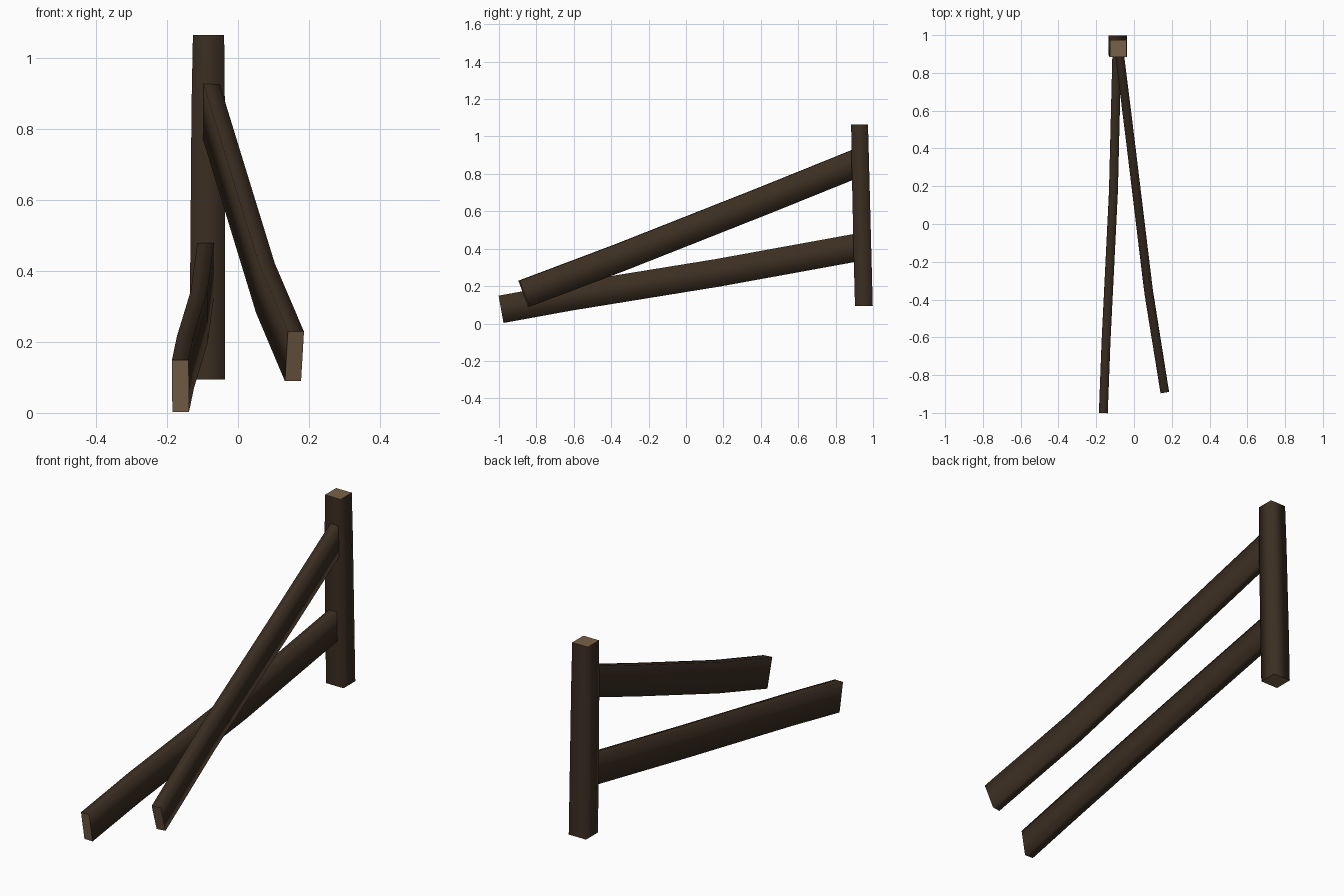
import bpy, bmesh
from mathutils import Vector

if "Cube" in bpy.data.objects:
    bpy.data.objects.remove(bpy.data.objects["Cube"])


def material(name, rgb):
    m = bpy.data.materials.new(name)
    m.diffuse_color = (*rgb, 1)
    m.use_nodes = True
    m.node_tree.nodes["Principled BSDF"].inputs["Base Color"].default_value = m.diffuse_color
    return m


bark = material("dark_wood", (0.045, 0.028, 0.016))
cut = material("cut_wood", (0.19, 0.12, 0.065))


def beam(name, path, sizes, side_dir=None):
    """Rectangular timber swept along a bent path, softly shaded sides, crisp cut ends."""
    pts = [Vector(p) for p in path]
    bm = bmesh.new()
    rings = []
    for i, p in enumerate(pts):
        t = (pts[min(i + 1, len(pts) - 1)] - pts[max(i - 1, 0)]).normalized()
        if side_dir:                       # upright timber: level sections
            side, up = Vector((1, 0, 0)), Vector((0, 1, 0))
        else:                              # rail: sections square to the path
            side = t.cross(Vector((0, 0, 1))).normalized()
            up = side.cross(t)
        w, h = sizes[i]
        rings.append([bm.verts.new(p + side * (w / 2 * a) + up * (h / 2 * b))
                      for a, b in ((-1, -1), (1, -1), (1, 1), (-1, 1))])
    for r0, r1 in zip(rings, rings[1:]):
        for k in range(4):
            f = bm.faces.new((r0[k], r0[(k + 1) % 4], r1[(k + 1) % 4], r1[k]))
            f.smooth = True
    for r in (rings[0], rings[-1]):
        f = bm.faces.new(r)
        f.material_index = 1
        for e in f.edges:
            e.smooth = False
    bmesh.ops.recalc_face_normals(bm, faces=bm.faces)
    me = bpy.data.meshes.new(name)
    bm.to_mesh(me)
    bm.free()
    me.materials.append(bark)
    me.materials.append(cut)
    ob = bpy.data.objects.new(name, me)
    bpy.context.collection.objects.link(ob)
    return ob


# upright post, slightly leaning and tapering
beam("post",
     [(-0.086, 0.951, 0.094), (-0.086, 0.944, 0.36), (-0.084, 0.932, 0.86), (-0.083, 0.928, 1.065)],
     [(0.098, 0.095), (0.098, 0.095), (0.094, 0.093), (0.088, 0.09)], side_dir=True)

# upper rail, fallen and bending to the right
beam("upper_rail",
     [(0.159, -0.867, 0.159), (0.077, -0.355, 0.352), (-0.018, 0.43, 0.662), (-0.08, 0.93, 0.864)],
     [(0.046, 0.149)] * 4)

# lower rail, sagging to the ground
beam("lower_rail",
     [(-0.162, -0.988, 0.076), (-0.148, -0.62, 0.143), (-0.109, 0.17, 0.271), (-0.09, 0.94, 0.411)],
     [(0.047, 0.148)] * 4)
